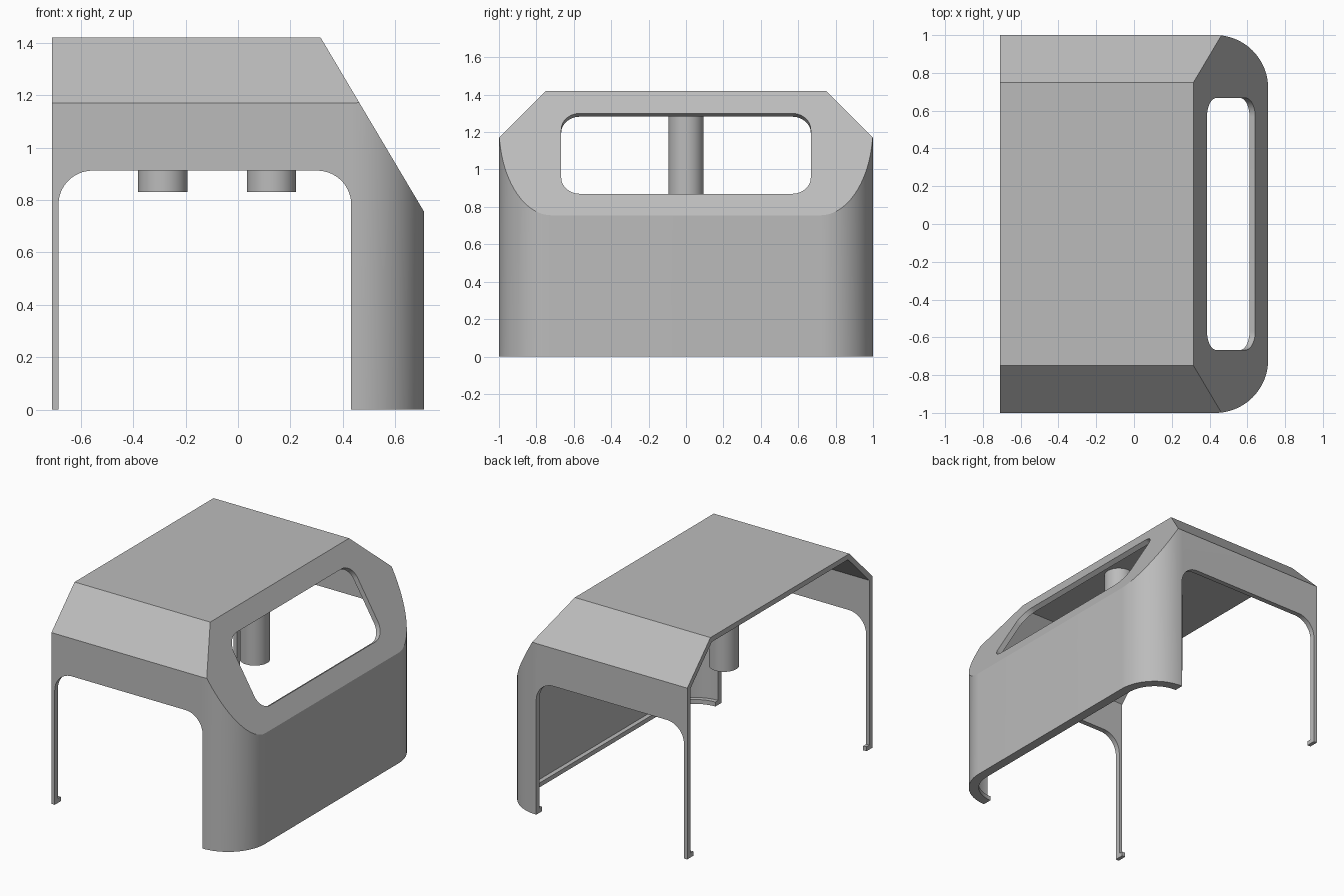
import bpy
import bmesh
from math import cos, sin, pi, radians
from mathutils import Matrix, Vector

cube = bpy.data.objects.get("Cube")
if cube:
    bpy.data.objects.remove(cube)

WALL = 0.035
LIP = 0.03
SLANT_TOP = Vector((0.315, 0, 1.42))
SLANT_BOTTOM = Vector((0.71, 0, 0.755))
SLANT_DIR = (SLANT_TOP - SLANT_BOTTOM).normalized()
SLANT_NORMAL = Vector((SLANT_DIR.z, 0, -SLANT_DIR.x))

grey = bpy.data.materials.new("light_grey")
grey.use_nodes = True
grey.diffuse_color = (0.5, 0.5, 0.5, 1)
grey.node_tree.nodes["Principled BSDF"].inputs["Base Color"].default_value = (0.5, 0.5, 0.5, 1)


def rounded_rect(u0, u1, v0, v1, radii, steps=20):
    """Outline, anticlockwise from (u1, v1), with one radius per corner."""
    points = []
    corners = [(u1, v1, 1, 1), (u0, v1, -1, 1), (u0, v0, -1, -1), (u1, v0, 1, -1)]
    for i, (u, v, su, sv) in enumerate(corners):
        r = radii[i]
        if r == 0:
            points.append((u, v))
            continue
        for k in range(steps + 1):
            a = pi / 2 * (i + k / steps)
            points.append((u - su * r + r * cos(a), v - sv * r + r * sin(a)))
    return points


def prism(outline, low, high):
    bm = bmesh.new()
    face = bm.faces.new([bm.verts.new((u, v, low)) for u, v in outline])
    top = bmesh.ops.extrude_face_region(bm, geom=[face])
    verts = [g for g in top["geom"] if isinstance(g, bmesh.types.BMVert)]
    bmesh.ops.translate(bm, verts=verts, vec=(0, 0, high - low))
    return bm


def finish(bm, name, matrix=Matrix()):
    bm.transform(matrix)
    bmesh.ops.recalc_face_normals(bm, faces=bm.faces)
    mesh = bpy.data.meshes.new(name)
    bm.to_mesh(mesh)
    bm.free()
    mesh.materials.append(grey)
    obj = bpy.data.objects.new(name, mesh)
    bpy.context.collection.objects.link(obj)
    return obj


def hood(name, inset, back, bottom):
    """Closed hood volume, with all outer surfaces moved in by inset."""
    r = 0.28 - inset
    bm = prism(rounded_rect(back, 0.71 - inset, inset - 1, 1 - inset, (r, 0, 0, r)),
               bottom, 1.42 - inset)
    planes = [(SLANT_TOP, SLANT_NORMAL)]
    planes += [(Vector((0, s, 1.17)), Vector((0, s, 1)).normalized()) for s in (1, -1)]
    for point, normal in planes:
        cut = bmesh.ops.bisect_plane(bm, geom=bm.verts[:] + bm.edges[:] + bm.faces[:],
                                     plane_co=point - normal * inset, plane_no=normal,
                                     clear_outer=True)
        edges = [g for g in cut["geom_cut"] if isinstance(g, bmesh.types.BMEdge)]
        bmesh.ops.edgeloop_fill(bm, edges=edges)
    return finish(bm, name)


def activate(obj):
    bpy.ops.object.select_all(action="DESELECT")
    obj.select_set(True)
    bpy.context.view_layer.objects.active = obj


def subtract(obj, cutter):
    cutter.hide_render = True
    mod = obj.modifiers.new("cut", "BOOLEAN")
    mod.operation = "DIFFERENCE"
    mod.solver = "EXACT"
    mod.object = cutter
    activate(obj)
    bpy.ops.object.modifier_apply(modifier=mod.name)
    bpy.data.objects.remove(cutter)


# Thin shell, open at the back and bottom, with an inward lip along the base
shell = hood("hood_shell", 0, -0.71, 0)
subtract(shell, hood("inside_cutter", WALL, -0.9, LIP))
subtract(shell, hood("lip_cutter", WALL + LIP, -0.9, -0.1))

# Rounded openings through both side walls, leaving slim rear legs
side = prism(rounded_rect(-0.685, 0.432, -0.2, 0.912, (0.13, 0.13, 0, 0)), -1.2, 1.2)
subtract(shell, finish(side, "side_cutter", Matrix.Rotation(pi / 2, 4, "X")))

# Rounded window, square to the slanted panel
centre = SLANT_TOP + (SLANT_BOTTOM - SLANT_TOP) * ((1.42 - 1.085) / (1.42 - 0.755))
frame = Matrix((Vector((0, 1, 0)), SLANT_DIR, SLANT_NORMAL)).transposed().to_4x4()
window = prism(rounded_rect(-0.667, 0.667, -0.25, 0.25, (0.1,) * 4), -0.12, 0.12)
subtract(shell, finish(window, "window_cutter", Matrix.Translation(centre) @ frame))

activate(shell)
bpy.ops.object.shade_smooth_by_angle(angle=radians(25))

# Two round posts hanging from the roof
for name, x in (("rear_post", -0.287), ("front_post", 0.128)):
    bpy.ops.mesh.primitive_cylinder_add(vertices=48, radius=0.094, depth=0.57,
                                        location=(x, 0, 1.115))
    post = bpy.context.object
    post.name = name
    post.data.materials.append(grey)
    bpy.ops.object.shade_smooth_by_angle(angle=radians(25))
